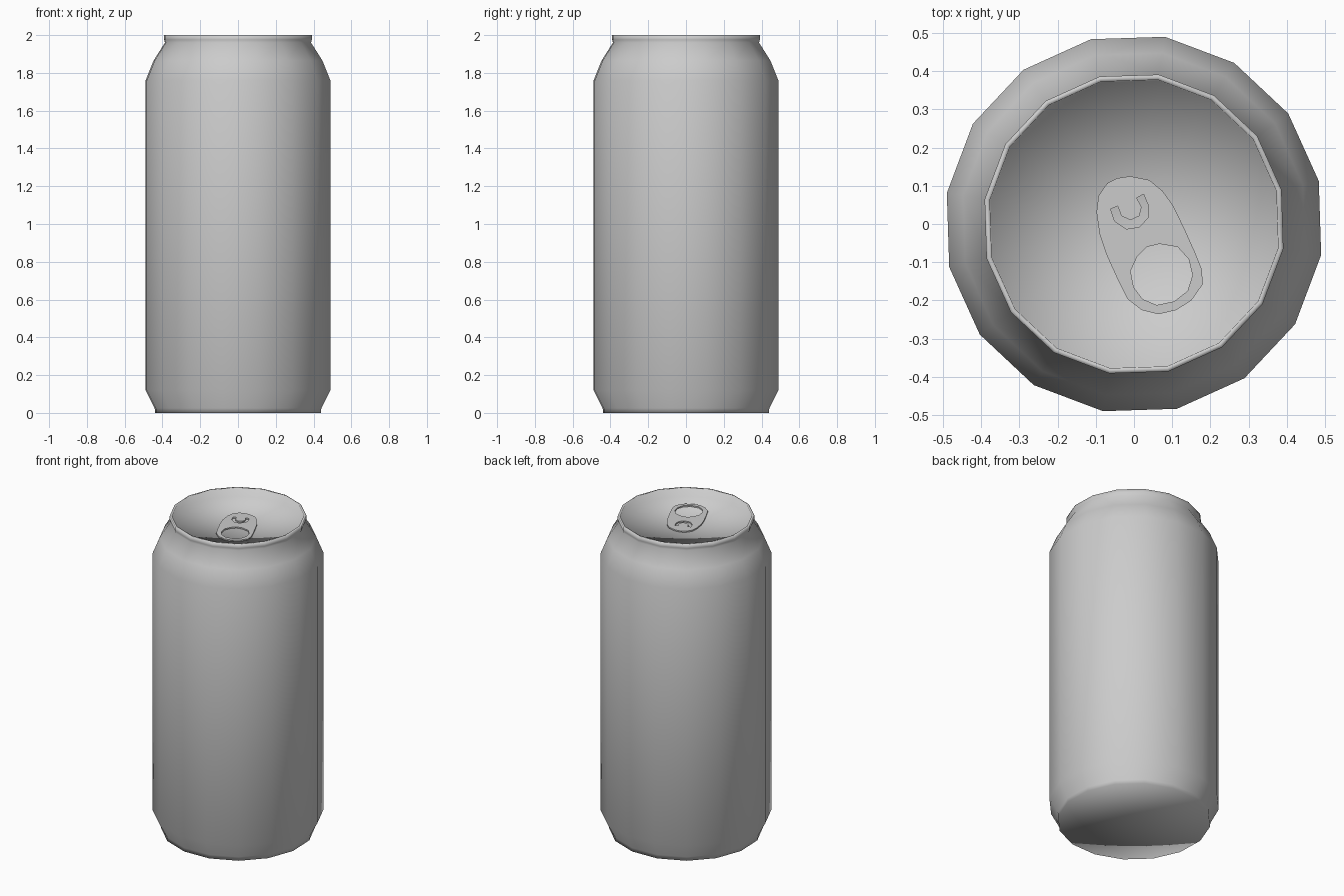
import bpy, bmesh, math

if "Cube" in bpy.data.objects:
    bpy.data.objects.remove(bpy.data.objects["Cube"])

SIDES = 16
OFFSET = math.radians(13.1)


def lathe(name, profile):
    """Revolve (radius, z) points; radius 0 closes with a centre vertex."""
    bm = bmesh.new()
    rings = []
    for r, z in profile:
        if r == 0:
            rings.append([bm.verts.new((0, 0, z))] * SIDES)
        else:
            rings.append([bm.verts.new((r * math.cos(OFFSET + math.tau * i / SIDES),
                                        r * math.sin(OFFSET + math.tau * i / SIDES), z))
                          for i in range(SIDES)])
    for a, b in zip(rings, rings[1:]):
        for i in range(SIDES):
            j = (i + 1) % SIDES
            bm.faces.new(list(dict.fromkeys((a[i], a[j], b[j], b[i]))))
    bmesh.ops.recalc_face_normals(bm, faces=bm.faces)
    for f in bm.faces:
        f.smooth = True
    me = bpy.data.meshes.new(name)
    bm.to_mesh(me)
    bm.free()
    ob = bpy.data.objects.new(name, me)
    bpy.context.collection.objects.link(ob)
    return ob


def plate(name, loops, z, half_thickness):
    """Flat filled plate; loops after the first are holes."""
    cu = bpy.data.curves.new(name, 'CURVE')
    cu.dimensions = '2D'
    cu.fill_mode = 'BOTH'
    cu.extrude = half_thickness
    for pts in loops:
        sp = cu.splines.new('POLY')
        sp.points.add(len(pts) - 1)
        for p, (x, y) in zip(sp.points, pts):
            p.co = (x, y, 0, 1)
        sp.use_cyclic_u = True
    ob = bpy.data.objects.new(name, cu)
    ob.location.z = z
    bpy.context.collection.objects.link(ob)
    bpy.ops.object.select_all(action='DESELECT')
    ob.select_set(True)
    bpy.context.view_layer.objects.active = ob
    bpy.ops.object.convert(target='MESH')
    return ob


# Can shell: base, body, shoulder, rim and recessed lid
lathe("can_body", [
    (0, 0), (0.445, 0), (0.447, 0.025), (0.496, 0.12),
    (0.496, 1.76), (0.453, 1.865), (0.392, 1.96),
    (0.396, 1.975), (0.396, 2.0), (0.382, 2.0),
    (0.380, 1.948), (0, 1.948)])

# Pull tab: outline, finger hole and curved rivet slot
outline = [(-.01, .125), (.04, .115), (.075, .086), (.103, .047), (.132, -.013),
           (.158, -.071), (.177, -.118), (.18, -.157), (.15, -.20), (.11, -.225),
           (.064, -.236), (.02, -.225), (-.017, -.196), (-.043, -.144), (-.072, -.08),
           (-.09, -.026), (-.098, .031), (-.093, .073), (-.07, .107), (-.043, .12)]
finger_hole = [(.067, -.052), (.114, -.06), (.143, -.092), (.153, -.134), (.14, -.175),
               (.106, -.202), (.059, -.212), (.022, -.196), (-.001, -.165),
               (-.009, -.123), (.009, -.084), (.033, -.06)]
slot = [(-.061, .039), (-.051, .008), (-.02, -.013), (.014, -.008), (.038, .018),
        (.038, .047), (.025, .078), (.007, .068), (.02, .044), (.014, .021),
        (-.009, .01), (-.033, .021), (-.043, .047)]
plate("pull_tab", [outline, finger_hole, slot], 1.956, 0.004)
